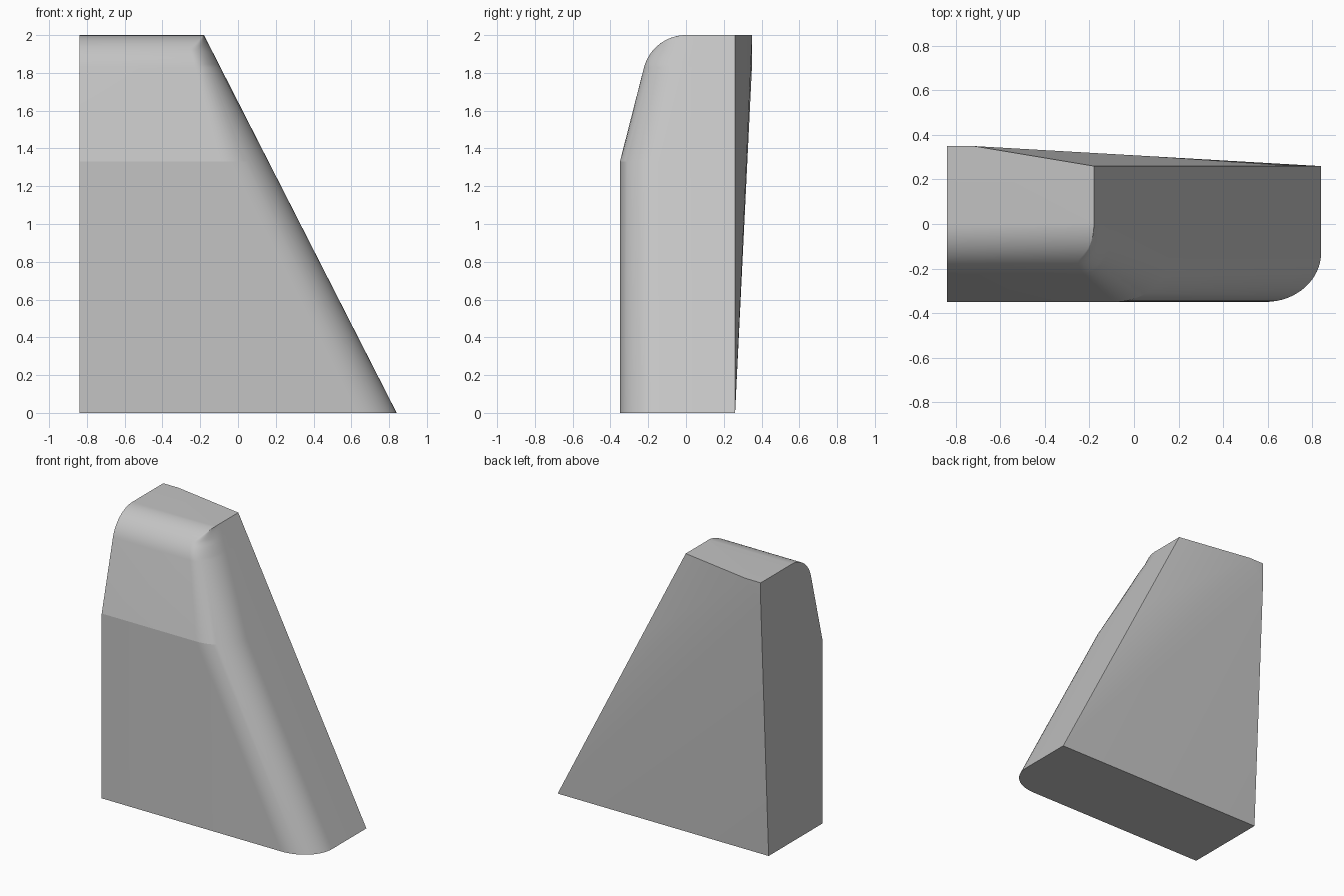
import bpy, bmesh, math

cube = bpy.data.objects.get("Cube")
if cube:
    bpy.data.objects.remove(cube)

LEFT, FRONT, BACK, BACK_TOP, TOP = -0.84, -0.35, 0.26, 0.35, 2.0
BEND, RADIUS, STEPS = 1.33, 0.23, 16


def lerp(a, b, t):
    return a + (b - a) * t


# Front profile (y, z): upright, leaning back, then rounded into the top
profile = [(FRONT, 0), (FRONT, BEND)]
for i in range(STEPS + 1):
    a = math.radians(lerp(14.6, 90, i / STEPS))
    profile.append((-RADIUS * math.cos(a), TOP - RADIUS + RADIUS * math.sin(a)))


def section(y, z):
    """Front-left corner, rounded front-right corner, back-right corner."""
    right = 0.84 - 0.51 * z
    if z <= BEND:
        rx = 0.25
    elif z <= 1.93:
        rx = lerp(0.25, 0.11, (z - BEND) / 0.6)
    else:
        rx = 0.11 * (TOP - z) / 0.07
    side_y = -0.13 + 0.27 * max(0, z - BEND)
    points = [(LEFT, y, z)]
    for i in range(STEPS + 1):
        a = math.pi / 2 * i / STEPS
        points.append((right - rx + rx * math.sin(a),
                       lerp(side_y, y, math.cos(a)), z))
    return points + [(right, BACK, z)]


bm = bmesh.new()
rings = [[bm.verts.new(p) for p in section(y, z)] for y, z in profile]

# Front, rounded edge and slanted side
for low, high in zip(rings, rings[1:]):
    for i in range(len(low) - 1):
        bm.faces.new((low[i], low[i + 1], high[i + 1], high[i]))

# Back corners, upright side, base, top and folded back
base_corner = bm.verts.new((LEFT, BACK, 0))
upper_corner = bm.verts.new((LEFT, BACK_TOP, 1.85))
top_corner = bm.verts.new((LEFT, BACK_TOP, TOP))
top_fold = bm.verts.new((-0.72, BACK_TOP, TOP))
back_edge = [r[-1] for r in rings]
foot = back_edge[0]
bm.faces.new([r[0] for r in rings] + [top_corner, upper_corner, base_corner])
bm.faces.new(rings[0] + [base_corner])
bm.faces.new(rings[-1] + [top_fold, top_corner])
bm.faces.new((foot, base_corner, upper_corner))
bm.faces.new((foot, upper_corner, top_fold))
bm.faces.new((upper_corner, top_corner, top_fold))
bm.faces.new(back_edge + [top_fold])
bmesh.ops.recalc_face_normals(bm, faces=bm.faces)

mesh = bpy.data.meshes.new("wedge_block")
bm.to_mesh(mesh)
bm.free()
block = bpy.data.objects.new("wedge_block", mesh)
bpy.context.collection.objects.link(block)

# Plain grey finish
grey = bpy.data.materials.new("plain grey")
grey.use_nodes = True
color = (0.55, 0.55, 0.55, 1)
grey.diffuse_color = color
grey.node_tree.nodes["Principled BSDF"].inputs["Base Color"].default_value = color
mesh.materials.append(grey)

bpy.ops.object.select_all(action="DESELECT")
block.select_set(True)
bpy.context.view_layer.objects.active = block
bpy.ops.object.shade_smooth_by_angle(angle=math.radians(12))
